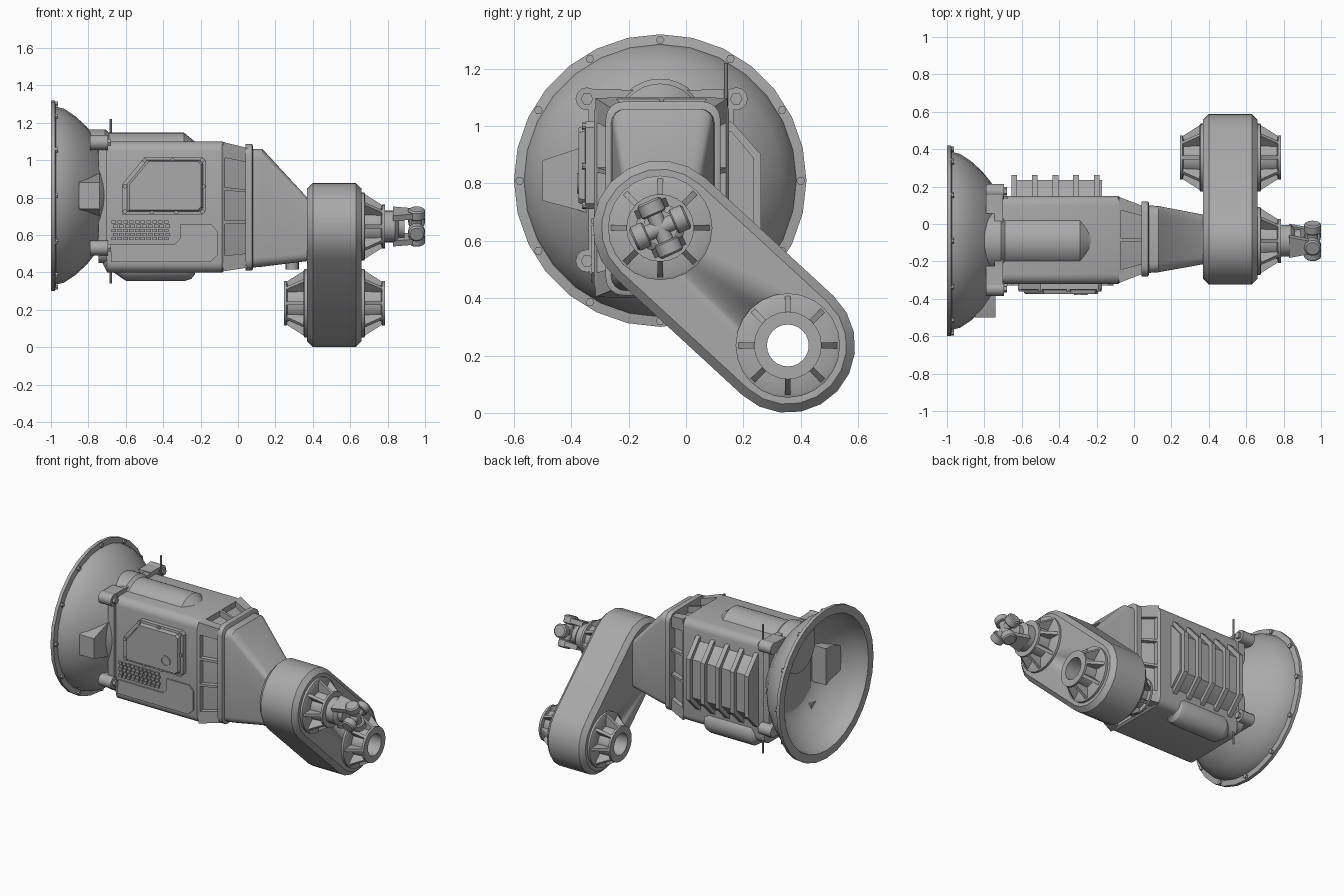
import bpy, bmesh, math
from math import cos, sin, pi, radians
from mathutils import Vector, Matrix

if "Cube" in bpy.data.objects:
    bpy.data.objects.remove(bpy.data.objects["Cube"], do_unlink=True)

GREY = (0.40, 0.40, 0.40, 1)
metal = bpy.data.materials.new("cast_grey_metal")
metal.diffuse_color = GREY
metal.use_nodes = True
metal.node_tree.nodes["Principled BSDF"].inputs["Base Color"].default_value = GREY

AY, AZ = -0.09, 0.81           # bell axis
TOP, LOW = (-0.09, 0.645), (0.355, 0.235)   # transfer case shaft centres


def build(name, *pieces):
    """One object from skinned pieces; a piece is (rings, looped)."""
    bm = bmesh.new()
    for rings, looped in pieces:
        vs = [[bm.verts.new(p) for p in ring] for ring in rings]
        n = len(vs[0])
        pairs = list(zip(vs, vs[1:])) + ([(vs[-1], vs[0])] if looped else [])
        for a, b in pairs:
            for i in range(n):
                j = (i + 1) % n
                bm.faces.new((a[i], a[j], b[j], b[i]))
        if not looped:
            bm.faces.new(vs[0])
            bm.faces.new(vs[-1])
    bmesh.ops.recalc_face_normals(bm, faces=bm.faces)
    me = bpy.data.meshes.new(name)
    bm.to_mesh(me)
    bm.free()
    me.materials.append(metal)
    ob = bpy.data.objects.new(name, me)
    bpy.context.collection.objects.link(ob)
    bpy.ops.object.select_all(action="DESELECT")
    bpy.context.view_layer.objects.active = ob
    ob.select_set(True)
    bpy.ops.object.shade_smooth_by_angle(angle=radians(32))
    return ob


def lathe(profile, c, n=24, looped=False, axis="x"):
    """Spin (position, radius) pairs about an axis through c."""
    rings = []
    for t, r in profile:
        ring = []
        for i in range(n):
            u, v = r * cos(2 * pi * i / n), r * sin(2 * pi * i / n)
            ring.append({"x": (t, c[0] + u, c[1] + v), "y": (c[0] + u, t, c[1] + v),
                         "z": (c[0] + u, c[1] + v, t)}[axis])
        rings.append(ring)
    return rings, looped


def rod(c, r, a, b, axis="x", n=12):
    return lathe([(a, r), (b, r)], c, n, axis=axis)


def prism(pts, a, b, axis="x"):
    put = {"x": lambda t, p: (t, p[0], p[1]), "y": lambda t, p: (p[0], t, p[1])}[axis]
    return [[put(t, p) for p in pts] for t in (a, b)], False


def rounded(x, y0, y1, z0, z1, r, seg=4):
    """Rounded rectangle section at x."""
    ring = []
    for k, (cy, cz) in enumerate([(y1 - r, z1 - r), (y0 + r, z1 - r),
                                  (y0 + r, z0 + r), (y1 - r, z0 + r)]):
        for i in range(seg + 1):
            a = (k + i / seg) * pi / 2
            ring.append((x, cy + r * cos(a), cz + r * sin(a)))
    return ring


def loft(*sections):
    return [rounded(*s) for s in sections], False


def box(x0, x1, y0, y1, z0, z1):
    return prism([(y0, z0), (y1, z0), (y1, z1), (y0, z1)], x0, x1)


def moved(piece, m):
    return [[m @ Vector(p) for p in ring] for ring in piece[0]], piece[1]


def inset(pts, f):
    cx, cz = (sum(p[i] for p in pts) / len(pts) for i in (0, 1))
    return [(cx + (x - cx) * f, cz + (z - cz) * f) for x, z in pts]


# bell housing: hollow shell with rim
build("bell_housing", lathe(
    [(-1, .51), (-.978, .51), (-.972, .475), (-.93, .465), (-.87, .425), (-.81, .37),
     (-.77, .32), (-.735, .275), (-.715, .25), (-.715, .15), (-.735, .15), (-.745, .24),
     (-.79, .31), (-.83, .355), (-.89, .41), (-.94, .44), (-1, .455)], (AY, AZ), 28, True))
build("bell_rim_bolts", *[rod((AY + .49 * cos(i * pi / 6), AZ + .49 * sin(i * pi / 6)),
                              .015, -.98, -.962, n=6) for i in range(12)])
build("starter_boss", prism([(-.5, .74), (-.5, .88), (-.35, .93), (-.3, .93),
                             (-.3, .68), (-.35, .70)], -.85, -.74))

# mounting ears and their bolts
ears, bolts = [], []
for y, s in ((-.345, 1), (.175, -1)):
    for z in (1.095, .53):
        ears += [rod((y, z), .04, -.79, -.695),
                 box(-.79, -.70, min(y, y + .12 * s), max(y, y + .12 * s), z - .035, z + .035)]
        bolts.append(rod((y, z), .022, -.70, -.678, n=6))
build("mounting_ears", *ears)
build("ear_bolts", *bolts)
build("mounting_plate", loft((-.745, -.34, .165, .45, 1.125, .06), (-.70, -.34, .165, .45, 1.125, .06)))
build("vertical_rod", rod((-.68, .14), .007, .34, 1.22, "z", 8))

# main gearbox body with input and lower bulges
build("gearbox_body", loft((-.75, -.28, .10, .50, 1.06, .06), (-.70, -.32, .15, .40, 1.10, .05),
                           (-.085, -.32, .15, .40, 1.10, .05), (-.07, -.31, .14, .41, 1.095, .05)))
build("top_bulge", lathe([(-.80, .165), (-.71, .165), (-.69, .148), (-.29, .148), (-.22, .09)],
                         (AY, 1.0), 32))
build("lower_bulge", lathe([(-.68, .03), (-.60, .085), (-.28, .085), (-.25, .075), (-.23, .05)],
                           (.085, .44)))

# ribbed neck between body and flange
neck = [loft((-.08, -.285, .115, .43, 1.06, .03), (.05, -.23, .06, .46, 1.02, .03))]
W0, W1 = (-.315, .145, .405, 1.097), (-.265, .095, .425, 1.065)


def neck_rib(y0, y1, z0, z1):
    """Rib spanning fractions of the tapered neck section."""
    rings = []
    for x, w in ((-.08, W0), (.05, W1)):
        ya, yb = (w[0] + f * (w[1] - w[0]) for f in (y0, y1))
        za, zb = (w[2] + f * (w[3] - w[2]) for f in (z0, z1))
        rings.append([(x, ya, za), (x, yb, za), (x, yb, zb), (x, ya, zb)])
    return rings, False


for z in (.38, .64):
    neck.append(neck_rib(0, 1, z - .012, z + .012))
neck.append(neck_rib(.48, .52, 0, 1))
for y in (0, .85):
    for z in (0, .88):
        neck.append(neck_rib(y, y + .15, z, z + .12))
build("ribbed_neck", *neck)
build("neck_flange", loft((.04, -.28, .12, .41, 1.085, .06), (.075, -.28, .12, .41, 1.085, .06),
                          (.08, -.272, .112, .418, 1.077, .055)))
build("tail_housing", loft((.07, -.262, .10, .425, 1.06, .05), (.13, -.258, .096, .43, 1.06, .05),
                           (.37, -.215, .05, .46, .80, .04), (.40, -.215, .05, .46, .79, .04)))
build("drain_plug", rod((.29, AY), .035, .415, .50, "z", 16))

# front inspection cover
cover = [(-.62, .71), (-.62, .87), (-.50, 1.015), (-.19, 1.015), (-.17, .995), (-.17, .73), (-.19, .71)]
ring = [[(x, y, z) for x, z in inset(cover, f)]
        for y, f in ((-.30, 1), (-.35, 1), (-.352, .9), (-.368, .88), (-.375, .85))]
build("inspection_cover", (ring, False))
spots = [(-.605, .725), (-.605, .86), (-.50, 1.0), (-.35, 1.0), (-.19, 1.0), (-.185, .86),
         (-.19, .725), (-.33, .722), (-.46, .722)]
build("cover_bolts", *[rod(p, .012, -.345, -.362, "y", 8) for p in spots])
build("cover_plug", lathe([(-.37, .036), (-.38, .036), (-.38, .028), (-.37, .028)],
                          (-.285, .80), 20, True, "y"))

# front lower pad and grip studs
build("lower_pad", prism([(-.68, .55), (-.34, .55), (-.31, .58), (-.31, .655), (-.14, .655), (-.11, .62),
                          (-.11, .49), (-.15, .455), (-.68, .455)], -.31, -.329, "y"))
build("grip_studs", *[box(-.675 + i * .031 + (r % 2) * .008, -.651 + i * .031 + (r % 2) * .008,
                          -.33, -.31, .572 + r * .022, .589 + r * .022)
                      for r in range(5) for i in range(10)])

# rear cooling cover with five ribs
fin = [(.13, 1.03), (.165, 1.01), (.262, .90), (.262, .62), (.165, .52), (.13, .50)]
base = [(.13, .99), (.16, .98), (.235, .89), (.235, .63), (.16, .55), (.13, .54)]
build("cooling_cover", prism(base, -.655, -.17))
build("cooling_ribs", *[prism(fin, -.655 + .11 * i, -.625 + .11 * i) for i in range(5)])


# transfer case: bevelled stadium with a through bore
def stadium(x, r, n=10):
    a0 = math.atan2(LOW[1] - TOP[1], LOW[0] - TOP[0])
    ring = []
    for c, s in ((LOW, -pi / 2), (TOP, pi / 2)):
        for i in range(n + 1):
            a = a0 + s + pi * i / n
            ring.append((x, c[0] + r * cos(a), c[1] + r * sin(a)))
    return ring


case = build("transfer_case", ([stadium(.37, .205), stadium(.40, .235),
                                stadium(.63, .235), stadium(.66, .205)], False))
cutter = build("bore_cutter", rod(LOW, .0735, .2, .9, n=24))
cutter.hide_render = True
mod = case.modifiers.new("bore", "BOOLEAN")
mod.object, mod.operation, mod.solver = cutter, "DIFFERENCE", "EXACT"
bpy.context.view_layer.objects.active = case
bpy.ops.object.modifier_apply(modifier="bore")
bpy.data.objects.remove(cutter, do_unlink=True)


# ribbed bearing hubs; d flips the hub to the other face
def hub(name, c, d):
    X = lambda t: .515 + d * (t - .515)
    parts = [lathe([(X(t), r) for t, r in ((.65, .182), (.675, .182), (.68, .172), (.68, .10), (.765, .095),
                                           (.77, .118), (.785, .118), (.785, .073), (.65, .073))], c, 24, True)]
    side = [(X(.675), .175), (X(.675), .09), (X(.772), .09), (X(.772), .114)]
    for i in range(8):
        m = Matrix.Translation((0, *c)) @ Matrix.Rotation(i * pi / 4, 4, "X")
        parts.append(moved(prism(side, -.01, .01, "y"), m))
    build(name, *parts)


hub("upper_hub", TOP, 1)
hub("lower_hub_outer", LOW, 1)
hub("lower_hub_inner", LOW, -1)

# output shaft and universal joint
build("output_shaft", lathe([(.65, .085), (.84, .085), (.85, .075), (.865, .05)], TOP, 24))
spin = Matrix.Translation((.955, *TOP)) @ Matrix.Rotation(radians(24), 4, "X")
joint = [moved(rod((0, 0), .028, -.08, .08, "z"), spin), moved(rod((0, 0), .028, -.08, .08, "y"), spin)]
for s in (-1, 1):
    for axis in "yz":
        joint.append(moved(lathe([(s * .05, .04), (s * .055, .045), (s * .095, .045), (s * .102, .036)],
                                 (0, 0), 16, axis=axis), spin))
build("joint_cross", *joint)
arms = []
for s in (-1, 1):
    y = sorted((s * .058, s * .09))
    arms.append(moved(prism([(-.125, .06), (-.125, -.06), (0, -.035), (0, .035)], *y, "y"),
                      spin @ Matrix.Rotation(pi / 2, 4, "X")))
arms.append(rod(TOP, .06, .83, .89, n=16))
build("joint_yoke", *arms)
